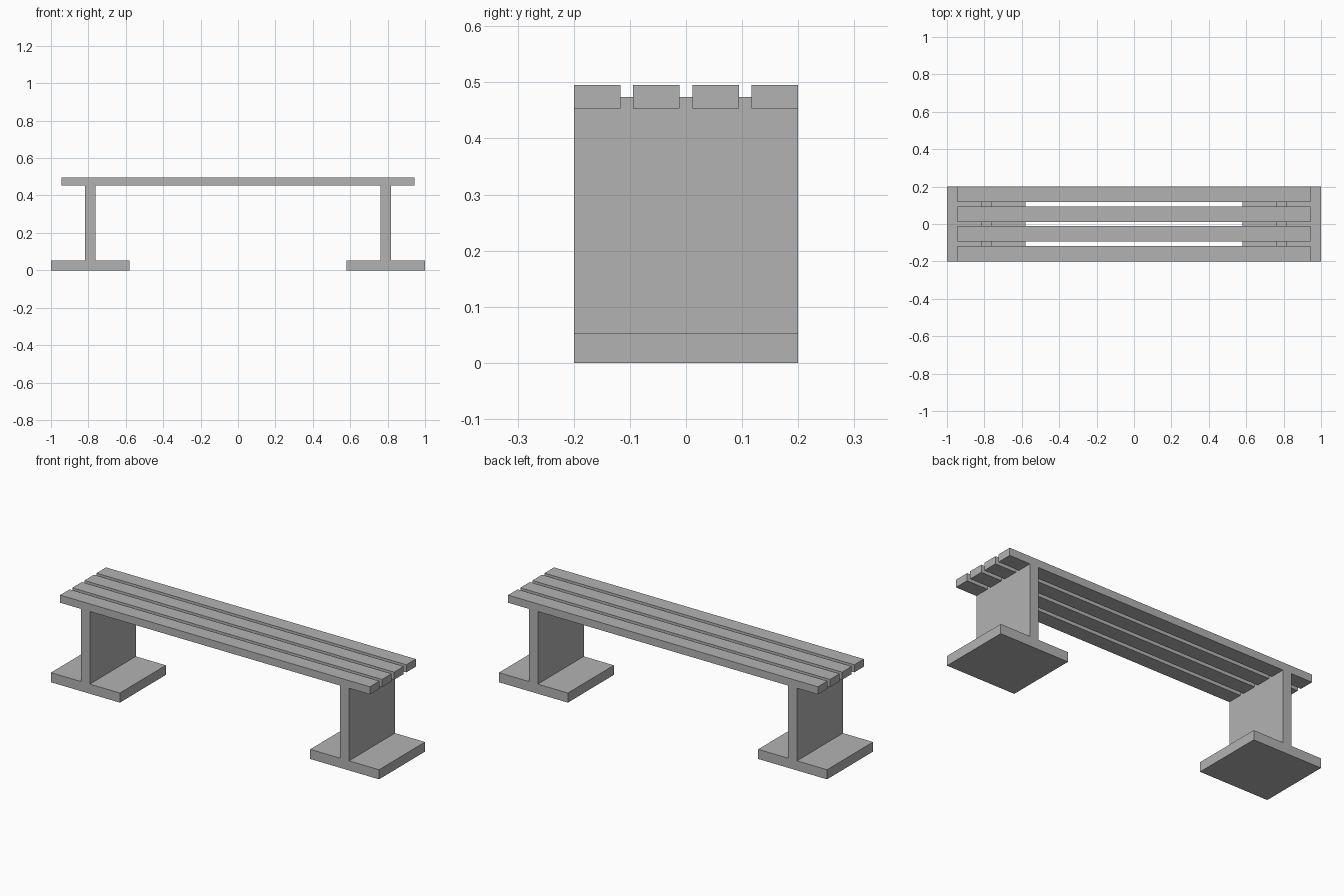
import bpy
import bmesh

cube = bpy.data.objects.get("Cube")
if cube:
    bpy.data.objects.remove(cube, do_unlink=True)

DEPTH = 0.4          # overall depth of the bench
SUPPORT_X = 0.79     # centre of each support
SLAT_WIDTH = 0.083
SLAT_COUNT = 4

grey = bpy.data.materials.new("plain grey")
grey.use_nodes = True
grey.diffuse_color = (0.45, 0.45, 0.45, 1)
grey.node_tree.nodes["Principled BSDF"].inputs["Base Color"].default_value = (0.45, 0.45, 0.45, 1)


def extrude_profile(name, profile, y_centre, depth):
    """Extrude a closed (x, z) profile along y."""
    bm = bmesh.new()
    y_front = y_centre - depth / 2
    face = bm.faces.new([bm.verts.new((x, y_front, z)) for x, z in profile])
    extruded = bmesh.ops.extrude_face_region(bm, geom=[face])["geom"]
    verts = [v for v in extruded if isinstance(v, bmesh.types.BMVert)]
    bmesh.ops.translate(bm, verts=verts, vec=(0, depth, 0))
    bmesh.ops.recalc_face_normals(bm, faces=bm.faces)
    mesh = bpy.data.meshes.new(name)
    bm.to_mesh(mesh)
    bm.free()
    mesh.materials.append(grey)
    obj = bpy.data.objects.new(name, mesh)
    bpy.context.collection.objects.link(obj)
    return obj


# Supports: wide foot and upright panel in one inverted T
foot, post = 0.21, 0.027
foot_top, post_top = 0.053, 0.474
half = [(foot, 0), (foot, foot_top), (post, foot_top), (post, post_top)]
tee = half + [(-x, z) for x, z in reversed(half)]
for side, sign in (("left", 1), ("right", -1)):
    profile = [(x + sign * SUPPORT_X, z) for x, z in tee]
    extrude_profile(side + "_support", profile, 0, DEPTH)

# Seat slats, evenly spaced from front to back
slat = [(-0.944, 0.453), (0.944, 0.453), (0.944, 0.495), (-0.944, 0.495)]
pitch = (DEPTH - SLAT_WIDTH) / (SLAT_COUNT - 1)
for i in range(SLAT_COUNT):
    y = (i - (SLAT_COUNT - 1) / 2) * pitch
    extrude_profile(f"seat_slat_{i + 1}", slat, y, SLAT_WIDTH)
